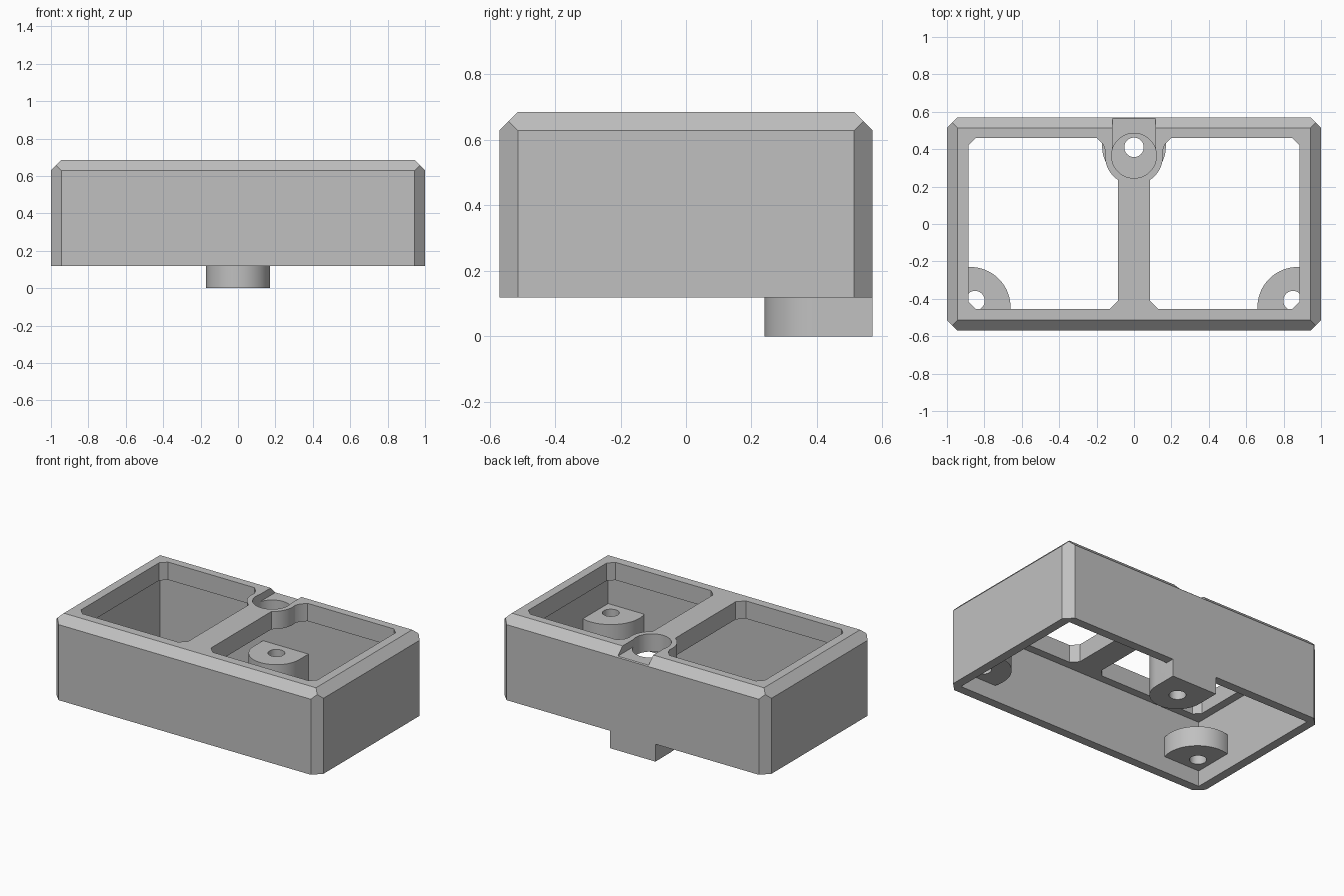
import bpy, bmesh
from math import cos, sin, radians, asin

if "Cube" in bpy.data.objects:
    bpy.data.objects.remove(bpy.data.objects["Cube"], do_unlink=True)

HX, HY, BOTTOM, TOP = 1.0, 0.57, 0.118, 0.685   # outer housing
CH, WALL, PLATE_Z = 0.056, 0.06, 0.565          # chamfer, wall, plate underside
IX, IY = HX - WALL, HY - WALL

gray = bpy.data.materials.new("plain_gray")
gray.use_nodes = True
gray.diffuse_color = (0.53, 0.53, 0.53, 1)
gray.node_tree.nodes["Principled BSDF"].inputs["Base Color"].default_value = gray.diffuse_color


def make_object(name, bm):
    bmesh.ops.recalc_face_normals(bm, faces=bm.faces)
    mesh = bpy.data.meshes.new(name)
    bm.to_mesh(mesh)
    bm.free()
    mesh.materials.append(gray)
    obj = bpy.data.objects.new(name, mesh)
    bpy.context.collection.objects.link(obj)
    return obj


def arc(cx, cy, r, start, end, n=32):
    steps = [radians(start + (end - start) * i / n) for i in range(n + 1)]
    return [(cx + r * cos(a), cy + r * sin(a)) for a in steps]


def prism(name, outline, z0, z1):
    bm = bmesh.new()
    base = bm.faces.new([bm.verts.new((x, y, z0)) for x, y in outline])
    up = bmesh.ops.extrude_face_region(bm, geom=[base])["geom"]
    verts = [v for v in up if isinstance(v, bmesh.types.BMVert)]
    bmesh.ops.translate(bm, verts=verts, vec=(0, 0, z1 - z0))
    return make_object(name, bm)


def block(name, x0, x1, y0, y1, z0, z1):
    return prism(name, [(x0, y0), (x1, y0), (x1, y1), (x0, y1)], z0, z1)


def rod(name, cx, cy, r, z0, z1):
    return prism(name, arc(cx, cy, r, 0, 360, 48)[:-1], z0, z1)


def cut(obj, *cutters):
    bpy.context.view_layer.objects.active = obj
    for cutter in cutters:
        mod = obj.modifiers.new("cut", "BOOLEAN")
        mod.operation, mod.solver, mod.object = "DIFFERENCE", "EXACT", cutter
        bpy.ops.object.modifier_apply(modifier=mod.name)
        bpy.data.objects.remove(cutter, do_unlink=True)


def smooth(obj):
    bpy.ops.object.select_all(action="DESELECT")
    obj.select_set(True)
    bpy.context.view_layer.objects.active = obj
    bpy.ops.object.shade_smooth_by_angle(angle=radians(25))


# Chamfered outer block: hull of its corner points
bm = bmesh.new()
for sx in (-1, 1):
    for sy in (-1, 1):
        for dx, dy, z in ((CH, CH, TOP), (CH, 0, TOP - CH), (0, CH, TOP - CH),
                          (CH / 2, CH / 2, TOP - CH / 2), (CH, 0, BOTTOM), (0, CH, BOTTOM)):
            bm.verts.new((sx * (HX - dx), sy * (HY - dy), z))
bmesh.ops.convex_hull(bm, input=bm.verts)
bmesh.ops.dissolve_limit(bm, angle_limit=radians(1), verts=bm.verts, edges=bm.edges)
housing = make_object("housing", bm)

# Cavity, two top openings around the bridge and collar, screw access and slot
opening = [(0.085, -0.41), (0.13, -0.455), (0.845, -0.455), (0.885, -0.415),
           (0.885, 0.42), (0.845, 0.46), (0.2, 0.46), (0.165, 0.425)]
opening += arc(0, 0.365, 0.155, 10, -56.7, 12)
mirrored = [(-x, y) for x, y in opening]
cut(housing,
    block("cavity", -IX, IX, -IY, IY, -1, PLATE_Z),
    prism("left_opening", opening, PLATE_Z - 0.1, 1),
    prism("right_opening", mirrored, PLATE_Z - 0.1, 1),
    rod("access_hole", 0, 0.365, 0.12, PLATE_Z - 0.1, 1),
    block("back_slot", -0.115, 0.115, 0.365, 1, 0.635, 1))
smooth(housing)

# Rear screw boss, stepped around the back wall
boss = prism("rear_boss", arc(0, 0.41, 0.17, 180, 360) + [(0.17, HY), (-0.17, HY)], 0, 0.315)
cut(boss,
    block("wall_step", -1, 1, IY, 1, BOTTOM, 1),
    rod("boss_hole", 0, 0.41, 0.052, -1, 1))
smooth(boss)

# Rounded screw tabs in the two front corners
TX, TY, TR = 0.875, -0.445, 0.215
for side, name in ((1, "left_corner_tab"), (-1, "right_corner_tab")):
    a = asin((IX - TX) / TR) * 57.2958
    outline = arc(TX, TY, TR, 90 - a, 180 + a) + [(IX, -IY)]
    tab = prism(name, [(side * x, y) for x, y in outline], 0.225, 0.36)
    cut(tab, rod("tab_hole", side * 0.85, -0.41, 0.052, -1, 1))
    smooth(tab)
